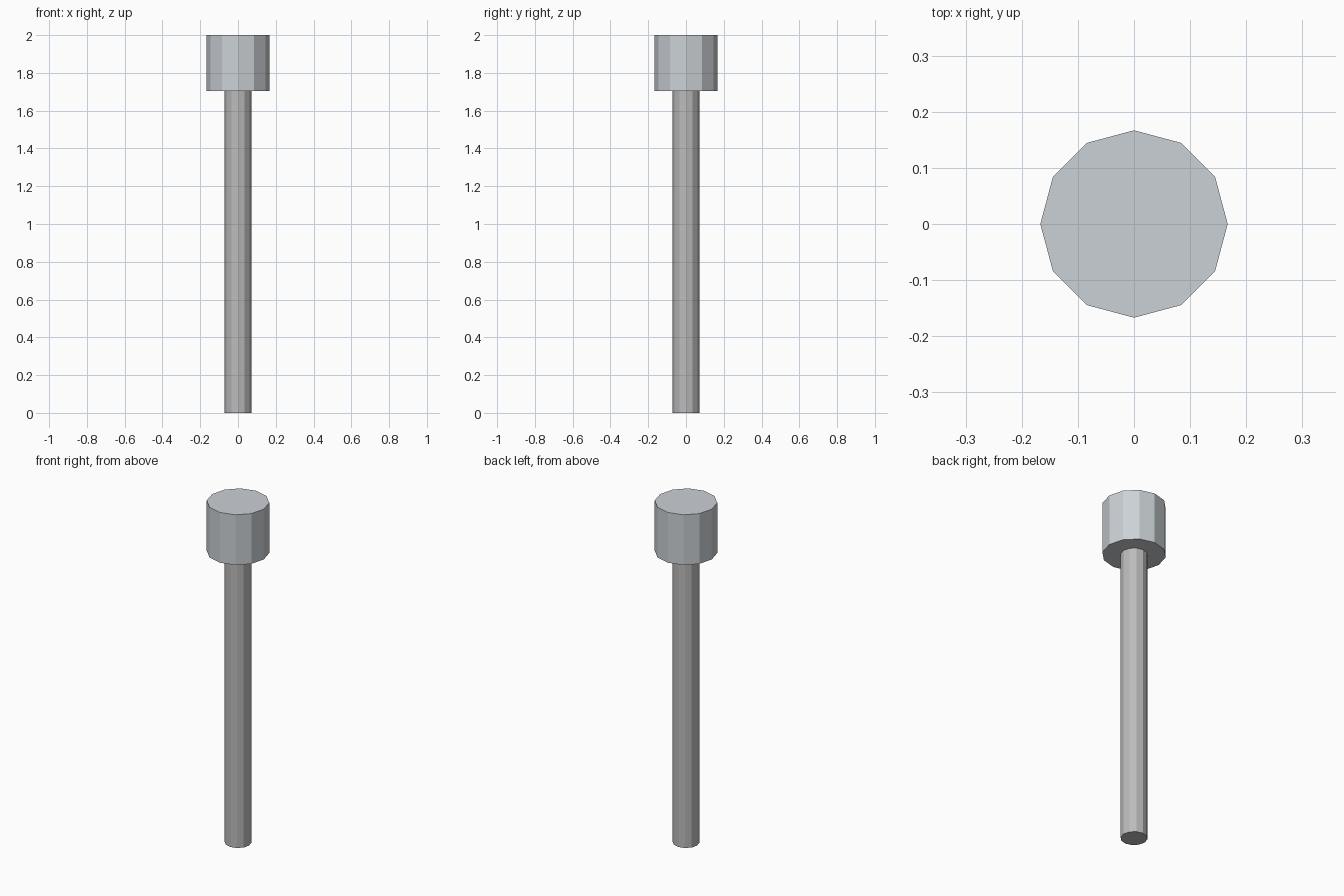
import bpy
import math

if "Cube" in bpy.data.objects:
    bpy.data.objects.remove(bpy.data.objects["Cube"])


def cylinder(name, radius, z0, z1, color):
    # 12-sided flat-shaded cylinder with corners on the x and y axes
    bpy.ops.mesh.primitive_cylinder_add(
        vertices=12, radius=radius, depth=z1 - z0, location=(0, 0, (z0 + z1) / 2))
    obj = bpy.context.object
    obj.name = name
    mat = bpy.data.materials.new(name + "_metal")
    mat.diffuse_color = color
    mat.use_nodes = True
    mat.node_tree.nodes["Principled BSDF"].inputs["Base Color"].default_value = mat.diffuse_color
    obj.data.materials.append(mat)
    return obj


# Long thin shaft
cylinder("shaft", 0.071, 0.0, 1.705, (0.50, 0.50, 0.50, 1))

# Wide head on top
cylinder("head", 0.167, 1.705, 2.0, (0.60, 0.64, 0.67, 1))
